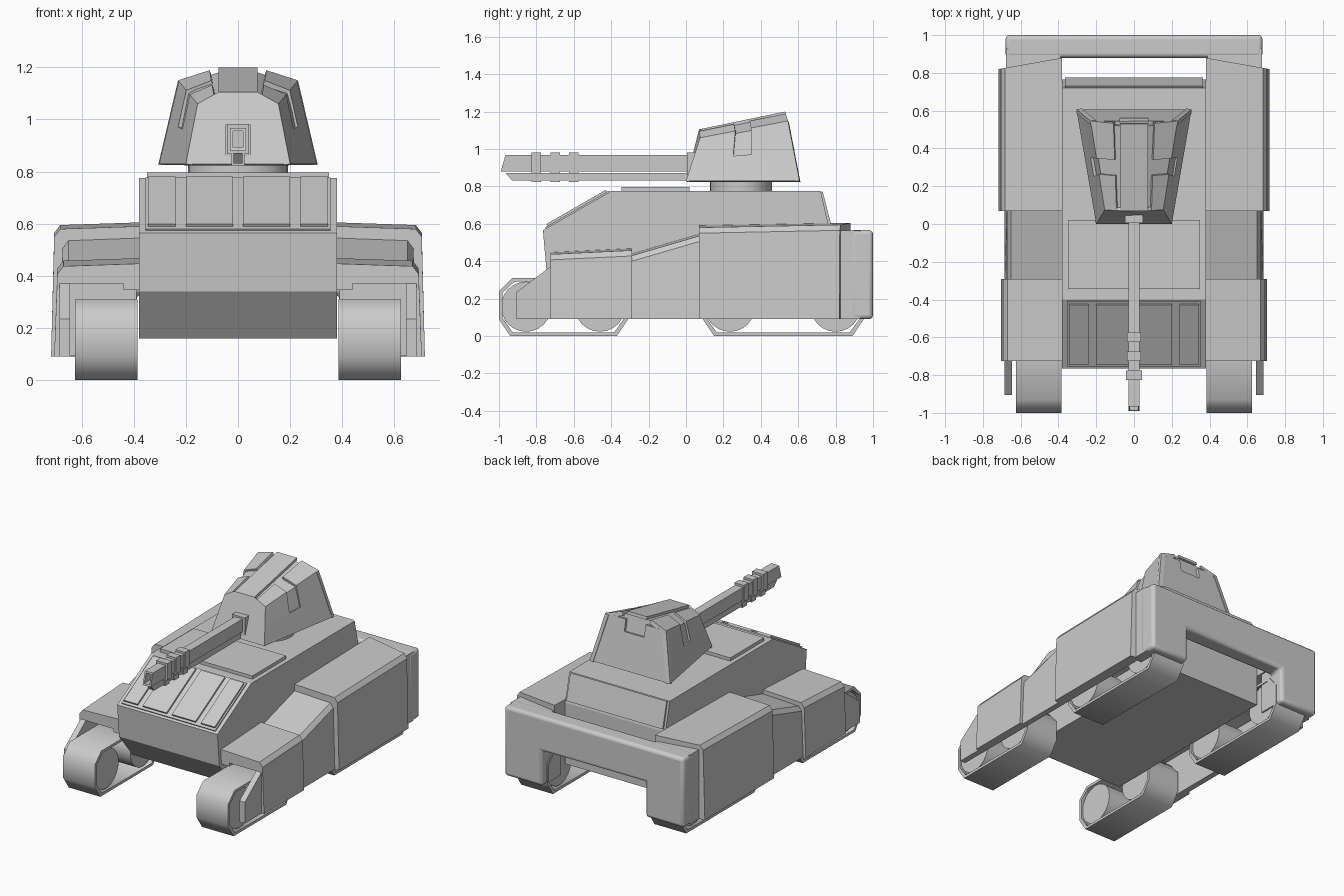
import bpy, bmesh, math
from mathutils import Vector

if "Cube" in bpy.data.objects:
    bpy.data.objects.remove(bpy.data.objects["Cube"], do_unlink=True)

grey = bpy.data.materials.new("armour grey")
grey.use_nodes = True
grey.diffuse_color = (0.6, 0.6, 0.6, 1)
grey.node_tree.nodes["Principled BSDF"].inputs["Base Color"].default_value = (0.6, 0.6, 0.6, 1)


def loft(name, sections, mirror=False, cyclic=False, bevel=0, smooth=0):
    """Skin matching closed loops into one solid."""
    bm = bmesh.new()
    rings = [[bm.verts.new(p) for p in s] for s in sections]
    n, m = len(rings[0]), len(rings)
    for i in range(m if cyclic else m - 1):
        a, b = rings[i], rings[(i + 1) % m]
        for j in range(n):
            k = (j + 1) % n
            bm.faces.new((a[j], a[k], b[k], b[j]))
    if not cyclic:
        bm.faces.new(rings[0])
        bm.faces.new(rings[-1])
    bmesh.ops.recalc_face_normals(bm, faces=bm.faces)
    me = bpy.data.meshes.new(name)
    bm.to_mesh(me)
    bm.free()
    me.materials.append(grey)
    ob = bpy.data.objects.new(name, me)
    bpy.context.collection.objects.link(ob)
    if smooth:
        bpy.ops.object.select_all(action='DESELECT')
        ob.select_set(True)
        bpy.context.view_layer.objects.active = ob
        bpy.ops.object.shade_smooth_by_angle(angle=math.radians(smooth))
    if bevel:
        b = ob.modifiers.new("Bevel", 'BEVEL')
        b.width, b.segments, b.limit_method = bevel, 3, 'ANGLE'
    if mirror:
        ob.modifiers.new("Mirror", 'MIRROR')
    return ob


def side_prism(name, profile, x0, x1, **kw):
    """Extrude a (y, z) profile across x."""
    return loft(name, [[(x, y, z) for y, z in profile] for x in (x0, x1)], **kw)


def box(name, x0, x1, y0, y1, z0, z1, **kw):
    return side_prism(name, [(y0, z0), (y1, z0), (y1, z1), (y0, z1)], x0, x1, **kw)


def circle(cy, cz, r, n=24):
    return [(cy + r * math.cos(2 * math.pi * i / n), cz + r * math.sin(2 * math.pi * i / n))
            for i in range(n)]


# Hull
side_prism("hull", [(-0.6, 0.16), (-0.745, 0.34), (-0.765, 0.565), (-0.4, 0.775),
                    (0.72, 0.775), (0.765, 0.58), (0.765, 0.16)], -0.38, 0.38)
box("hull_roof_plate", -0.35, 0.35, -0.345, 0.02, 0.77, 0.797)
side_prism("hull_rear_plate", [(0.715, 0.765), (0.73, 0.775), (0.775, 0.6), (0.75, 0.6)], -0.365, 0.365)


# Sloped nose armour: a backing sheet with four raised panels
def nose_plate(name, x0, x1, t0, t1, height):
    a, b = Vector((-0.765, 0.565)), Vector((-0.4, 0.775))
    n = Vector((-(b - a).y, (b - a).x)).normalized()
    p, q = a.lerp(b, t0), a.lerp(b, t1)
    side_prism(name, [p - n * 0.01, q - n * 0.01, q + n * height, p + n * height], x0, x1)


nose_plate("nose_sheet", -0.355, 0.355, 0.04, 0.98, 0.008)
for i, (x0, x1) in enumerate([(-0.345, -0.24), (-0.2, -0.02), (0.02, 0.2), (0.24, 0.345)]):
    nose_plate("nose_panel_%d" % i, x0, x1, 0.08, 0.95, 0.02)


# Fenders: a top deck with an outer skirt
def fender_section(y, out, top, y_in=None):
    y_in = y if y_in is None else y_in
    pts = [(0.38, 0.37), (0.645, 0.37), (0.645, 0.09), (out, 0.09),
           (out - 0.012, top - 0.04), (out - 0.035, top - 0.01), (0.38, top)]
    return [(x, y_in + (y - y_in) * (x - 0.38) / (out - 0.38), z) for x, z in pts]


loft("front_fender", [fender_section(-0.725, 0.705, 0.447),
                      fender_section(-0.29, 0.705, 0.468)], mirror=True)
loft("middle_fender", [fender_section(-0.3, 0.685, 0.437),
                       fender_section(0.08, 0.685, 0.548)], mirror=True)
loft("rear_fender", [fender_section(0.07, 0.717, 0.59),
                     fender_section(0.82, 0.717, 0.605, 0.88)], mirror=True)
side_prism("front_skirt", [(-0.905, 0.09), (-0.905, 0.235), (-0.72, 0.375), (-0.7, 0.375),
                           (-0.7, 0.09)], 0.645, 0.685, mirror=True)
box("fender_bracket", 0.37, 0.44, -0.72, -0.3, 0.345, 0.38, mirror=True)

# Rear bumper: rounded arch with deep legs
arch = [(-0.68, 0.09), (-0.39, 0.09), (-0.39, 0.33), (0.39, 0.33), (0.39, 0.09),
        (0.68, 0.09), (0.68, 0.567), (-0.68, 0.567)]
loft("rear_bumper", [[(x, y, z) for x, z in arch] for y in (0.88, 1.0)], bevel=0.022, smooth=40)
box("bumper_leg", 0.39, 0.678, 0.8, 0.93, 0.092, 0.565, mirror=True)


# Tracks: hollow belts around pairs of wheels
def track(name, y0, y1, wheels):
    outer = [(y0, 0.09), (y0 + 0.06, 0), (y1 - 0.06, 0), (y1, 0.09),
             (y1, 0.23), (y1 - 0.07, 0.31), (y0 + 0.07, 0.31), (y0, 0.24)]
    cy, cz = (y0 + y1) / 2, 0.155
    sy, sz = 1 - 0.036 / (y1 - y0), 1 - 0.036 / 0.31
    inner = [(cy + (y - cy) * sy, cz + (z - cz) * sz) for y, z in outer]
    loops = [[(x, y, z) for y, z in prof] for x, prof in
             ((0.385, outer), (0.625, outer), (0.625, inner), (0.385, inner))]
    loft(name + "_belt", loops, mirror=True, cyclic=True, smooth=60)
    for i, y in enumerate(wheels):
        side_prism("%s_wheel_%d" % (name, i), circle(y, 0.157, 0.134), 0.4, 0.61,
                   mirror=True, smooth=40)


track("front_track", -1.0, -0.31, (-0.855, -0.46))
track("rear_track", 0.09, 0.95, (0.235, 0.8))

# Turret ring
ring = circle(0, 0, 0.166, 32)
loft("turret_ring", [[(1.15 * x, 0.295 + y, z) for x, y in ring] for z in (0.77, 0.84)], smooth=40)

# Turret core, slightly smaller than the armour around it
front = [Vector(p) for p in ((0.2, 0, 0.83), (0.155, 0.075, 1.06), (0.075, 0.07, 1.105))]
back = [Vector(p) for p in ((0.305, 0.607, 0.83), (0.23, 0.545, 1.15), (0.075, 0.53, 1.2))]
centre = Vector((0, 0.3, 0.83))


def flip(p):
    return Vector((-p.x, p.y, p.z))


def hexagon(half):
    return half + [flip(p) for p in reversed(half)]


core = [[centre + (p - centre) * 0.95 for p in hexagon(h)] for h in (front, back)]
loft("turret_core", core)


# Turret armour: slabs laid on the faces of the core
def slab(name, quad, depth=0.028, mirror=True):
    n = (quad[1] - quad[0]).cross(quad[2] - quad[0]).normalized()
    mid = sum(quad, Vector()) / len(quad)
    if n.dot(mid - Vector((0, 0.3, 0.95))) > 0:
        n = -n
    loft(name, [quad, [p + n * depth for p in quad]], mirror=mirror)


def patch(k, u0, u1, v0, v1):
    def at(u, v):
        return front[k].lerp(back[k], u).lerp(front[k + 1].lerp(back[k + 1], u), v)
    return [at(u0, v0), at(u1, v0), at(u1, v1), at(u0, v1)]


slab("turret_lower_side", patch(0, 0, 1, 0, 0.5))
slab("turret_front_cheek", patch(0, 0, 0.4, 0.5, 1))
slab("turret_rear_cheek", patch(0, 0.58, 1, 0.5, 1))
slab("turret_front_roof", patch(1, 0, 0.4, 0, 0.78))
slab("turret_rear_roof", patch(1, 0.58, 1, 0, 0.78))
slab("turret_roof_strip", [front[2], back[2], flip(back[2]), flip(front[2])], 0.02, False)
slab("turret_front_plate", hexagon(front), 0.02, False)
for k, (v0, v1) in enumerate(((0, 0.5), (0.5, 1))):
    a, b = back[0].lerp(back[1], v0), back[0].lerp(back[1], v1)
    ia, ib = (Vector((0.075, p.y, p.z)) for p in (a, b))
    slab("turret_rear_plate_%d" % k, [a, b, ib, ia], 0.02)
a, b = back[0], back[0].lerp(back[1], 0.75)
slab("turret_rear_centre", [Vector((0.075, a.y, a.z)), Vector((0.075, b.y, b.z)),
                            Vector((-0.075, b.y, b.z)), Vector((-0.075, a.y, a.z))], 0.02, False)

# Gun: square tube with slanted muzzle, lower tube, sleeves and mount
def muzzle_loop(y_low, slant, w, z0, z1):
    return [(-w, y_low, z0), (w, y_low, z0), (w, y_low + slant, z1), (-w, y_low + slant, z1)]


loft("barrel", [muzzle_loop(0.15, 0, 0.03, 0.88, 0.968), muzzle_loop(-0.99, 0.025, 0.03, 0.88, 0.968),
                muzzle_loop(-0.987, 0.02, 0.02, 0.892, 0.956),
                muzzle_loop(-0.9, 0, 0.02, 0.892, 0.956)])
side_prism("lower_tube", [(0.1, 0.832), (-0.93, 0.832), (-0.965, 0.872), (0.1, 0.872)], -0.017, 0.017)
for i, y in enumerate((-0.8, -0.7, -0.6)):
    w = 0.042 if i == 0 else 0.036
    box("barrel_sleeve_%d" % i, -w, w, y - 0.025, y + 0.025, 0.868, 0.982)
    box("tube_sleeve_%d" % i, -0.024, 0.024, y - 0.025, y + 0.025, 0.824, 0.875)
box("gun_mount", -0.048, 0.048, 0.005, 0.1, 0.86, 0.98)
